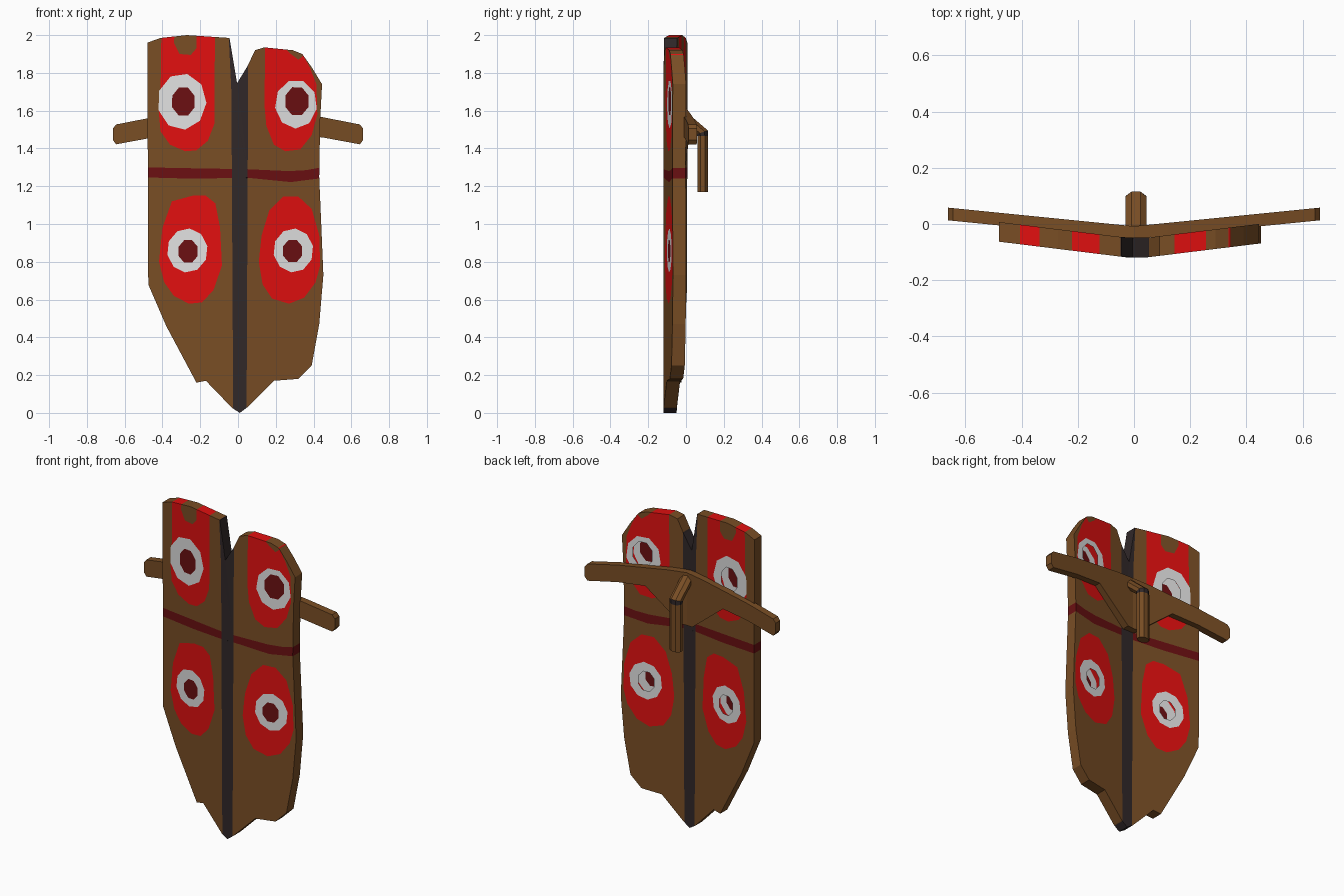
import bpy, bmesh, math
from mathutils import Vector
from mathutils.geometry import delaunay_2d_cdt

if "Cube" in bpy.data.objects:
    bpy.data.objects.remove(bpy.data.objects["Cube"])


def material(name, rgb):
    m = bpy.data.materials.new(name)
    m.diffuse_color = (*rgb, 1)
    m.use_nodes = True
    m.node_tree.nodes["Principled BSDF"].inputs["Base Color"].default_value = m.diffuse_color
    return m


WOOD, RED, WHITE, MAROON, DARK = range(5)
MATS = [material("brown wood", (0.19, 0.075, 0.018)),
        material("bright red", (0.75, 0.005, 0.005)),
        material("off white", (0.75, 0.75, 0.75)),
        material("dark red", (0.147, 0.005, 0.006)),
        material("charcoal", (0.03, 0.021, 0.022))]


def finish(bm, name):
    me = bpy.data.meshes.new(name)
    bm.to_mesh(me)
    bm.free()
    for m in MATS:
        me.materials.append(m)
    ob = bpy.data.objects.new(name, me)
    bpy.context.collection.objects.link(ob)
    return ob


def oval(cx, cz, rx, rz, n, turn=0.0):
    return [(cx + rx * math.cos(turn + 2 * math.pi * i / n),
             cz + rz * math.sin(turn + 2 * math.pi * i / n)) for i in range(n)]


def inside(p, poly):
    hit = False
    for (x1, z1), (x2, z2) in zip(poly, poly[1:] + poly[:1]):
        if (z1 > p[1]) != (z2 > p[1]) and p[0] < x1 + (p[1] - z1) * (x2 - x1) / (z2 - z1):
            hit = not hit
    return hit


# Board outline, front view (x, z)
OUTLINE = [(-0.48, 1.96), (-0.41, 1.985), (-0.27, 2.0), (-0.12, 1.99), (-0.045, 1.985),
           (-0.005, 1.745), (0.05, 1.835), (0.09, 1.92), (0.14, 1.935), (0.29, 1.92),
           (0.34, 1.9), (0.39, 1.83), (0.445, 1.74), (0.435, 1.55), (0.43, 1.25),
           (0.452, 0.73), (0.43, 0.47), (0.39, 0.25), (0.32, 0.18), (0.19, 0.17),
           (0.05, 0.03), (0.01, 0.0), (-0.03, 0.025), (-0.17, 0.17), (-0.22, 0.16),
           (-0.38, 0.46), (-0.475, 0.68)]

# Painted patches: later ones cover earlier ones
STRIPE = [(-0.5, 1.3), (-0.24, 1.295), (0.05, 1.29), (0.27, 1.28), (0.36, 1.285), (0.5, 1.31),
          (0.5, 1.25), (0.28, 1.222), (0.05, 1.245), (-0.24, 1.24), (-0.5, 1.247)]
SPINE = [(-0.052, 2.05), (-0.035, 1.7), (-0.025, -0.05), (0.045, -0.05), (0.055, 2.05)]
RED_TOP_L = [(-0.405, 2.05), (-0.41, 1.7), (-0.42, 1.6), (-0.41, 1.49), (-0.36, 1.42),
             (-0.28, 1.385), (-0.22, 1.39), (-0.16, 1.44), (-0.125, 1.53), (-0.122, 2.05)]
RED_TOP_R = [(0.145, 2.05), (0.14, 1.63), (0.15, 1.52), (0.19, 1.42), (0.25, 1.385),
             (0.33, 1.395), (0.39, 1.47), (0.42, 1.58), (0.415, 1.74), (0.38, 1.83), (0.335, 1.91), (0.335, 2.05)]
RED_LOW_L = [(-0.35, 1.12), (-0.24, 1.15), (-0.17, 1.15), (-0.12, 1.11), (-0.095, 0.98),
             (-0.085, 0.78), (-0.13, 0.65), (-0.19, 0.585), (-0.26, 0.578), (-0.34, 0.62),
             (-0.39, 0.69), (-0.418, 0.8), (-0.4, 0.98)]
RED_LOW_R = [(0.24, 1.145), (0.32, 1.145), (0.39, 1.08), (0.43, 0.94), (0.435, 0.78),
             (0.41, 0.69), (0.35, 0.61), (0.27, 0.578), (0.18, 0.605), (0.13, 0.68),
             (0.11, 0.8), (0.125, 0.94), (0.165, 1.07)]
NOTCH_L = [(-0.33, 2.05), (-0.34, 1.96), (-0.31, 1.9), (-0.25, 1.895), (-0.22, 1.93), (-0.22, 2.05)]
NOTCH_R = [(0.24, 1.94), (0.28, 1.9), (0.32, 1.87), (0.345, 1.89), (0.31, 1.94)]
PATCHES = [(STRIPE, MAROON), (SPINE, DARK), (RED_TOP_L, RED), (RED_TOP_R, RED),
           (RED_LOW_L, RED), (RED_LOW_R, RED), (NOTCH_L, WOOD), (NOTCH_R, WOOD),
           (oval(-0.297, 1.648, 0.13, 0.15, 9, 1.35), WHITE),
           (oval(0.307, 1.635, 0.112, 0.13, 9, 1.2), WHITE),
           (oval(-0.268, 0.86, 0.108, 0.117, 10, 0.2), WHITE),
           (oval(0.293, 0.86, 0.106, 0.117, 10, 0.2), WHITE)]
PUPILS = [oval(-0.289, 1.648, 0.064, 0.08, 8, 0.39), oval(0.312, 1.65, 0.066, 0.08, 8, 0.39),
          oval(-0.264, 0.855, 0.055, 0.064, 8, 0.39), oval(0.289, 0.857, 0.055, 0.064, 8, 0.39)]
PATCHES += [(p, MAROON) for p in PUPILS]

# Cut all outlines into one flat sheet
pts, edges = [], []
for poly in [OUTLINE] + [p for p, _ in PATCHES]:
    k, n = len(pts), len(poly)
    pts += [Vector(p) for p in poly]
    edges += [(k + i, k + (i + 1) % n) for i in range(n)]
cut = delaunay_2d_cdt(pts, edges, [], 0, 1e-5)
sheet, tris = cut[0], cut[2]


def bend(x):
    return -0.119 + 0.123 * max(0.0, abs(x - 0.01) - 0.035)


# Shield board: bent hollow shell, eyes open at the back
bm = bmesh.new()
front = [bm.verts.new((p.x, bend(p.x), p.y)) for p in sheet]
back = [bm.verts.new((p.x, bend(p.x) + 0.07, p.y)) for p in sheet]
rim = {}
for t in tris:
    c = sum((sheet[i] for i in t), Vector((0, 0))) / len(t)
    if not inside(c, OUTLINE):
        continue
    colour = WOOD
    for poly, m in PATCHES:
        if inside(c, poly):
            colour = m
    bm.faces.new([front[i] for i in t]).material_index = colour
    if not any(inside(c, p) for p in PUPILS):
        bm.faces.new([back[i] for i in reversed(t)]).material_index = colour
    for a, b in zip(t, list(t[1:]) + [t[0]]):
        if (b, a) in rim:
            del rim[(b, a)]
        else:
            rim[(a, b)] = colour
for (a, b), colour in rim.items():
    bm.faces.new((front[b], front[a], back[a], back[b])).material_index = colour
bmesh.ops.delete(bm, geom=[v for v in bm.verts if not v.link_faces], context='VERTS')
finish(bm, "shield_board")

# Cross bar behind the board: each arm slopes back, gusset in the middle
ARM = [(0, 1.62), (0.12, 1.61), (0.45, 1.565), (0.645, 1.527), (0.663, 1.505),
       (0.663, 1.445), (0.645, 1.422), (0.45, 1.458), (0.27, 1.475), (0.04, 1.29), (0, 1.29)]
bm = bmesh.new()
for side in (1, -1):
    rows = [[bm.verts.new((side * x, off + 0.1 * x, z)) for x, z in ARM] for off in (-0.053, -0.008)]
    bm.faces.new(rows[0])
    bm.faces.new(rows[1])
    for i in range(len(ARM) - 1):
        bm.faces.new((rows[0][i], rows[0][i + 1], rows[1][i + 1], rows[1][i]))
bmesh.ops.remove_doubles(bm, verts=bm.verts, dist=1e-4)
bmesh.ops.recalc_face_normals(bm, faces=bm.faces)
finish(bm, "cross_bar")

# Hand grip: octagonal rod with a dark band at the elbow
RINGS = [((-0.03, 1.585), (0.019, 0.019)), ((0.086, 1.485), (0.03, 0.01)),
         ((0.088, 1.465), (0.028, 0)), ((0.088, 1.17), (0.028, 0))]
bm = bmesh.new()
loops = []
for (y, z), (hy, hz) in RINGS:
    ring = oval(0, 0, 0.04, 1.08, 8, math.pi / 8)
    loops.append([bm.verts.new((0.007 + c, y + hy * s, z + hz * s)) for c, s in ring])
for j in range(3):
    for i in range(8):
        k = (i + 1) % 8
        f = bm.faces.new((loops[j][i], loops[j][k], loops[j + 1][k], loops[j + 1][i]))
        f.material_index = DARK if j == 1 else WOOD
bm.faces.new(loops[0])
bm.faces.new(loops[-1])
bmesh.ops.recalc_face_normals(bm, faces=bm.faces)
finish(bm, "hand_grip")
